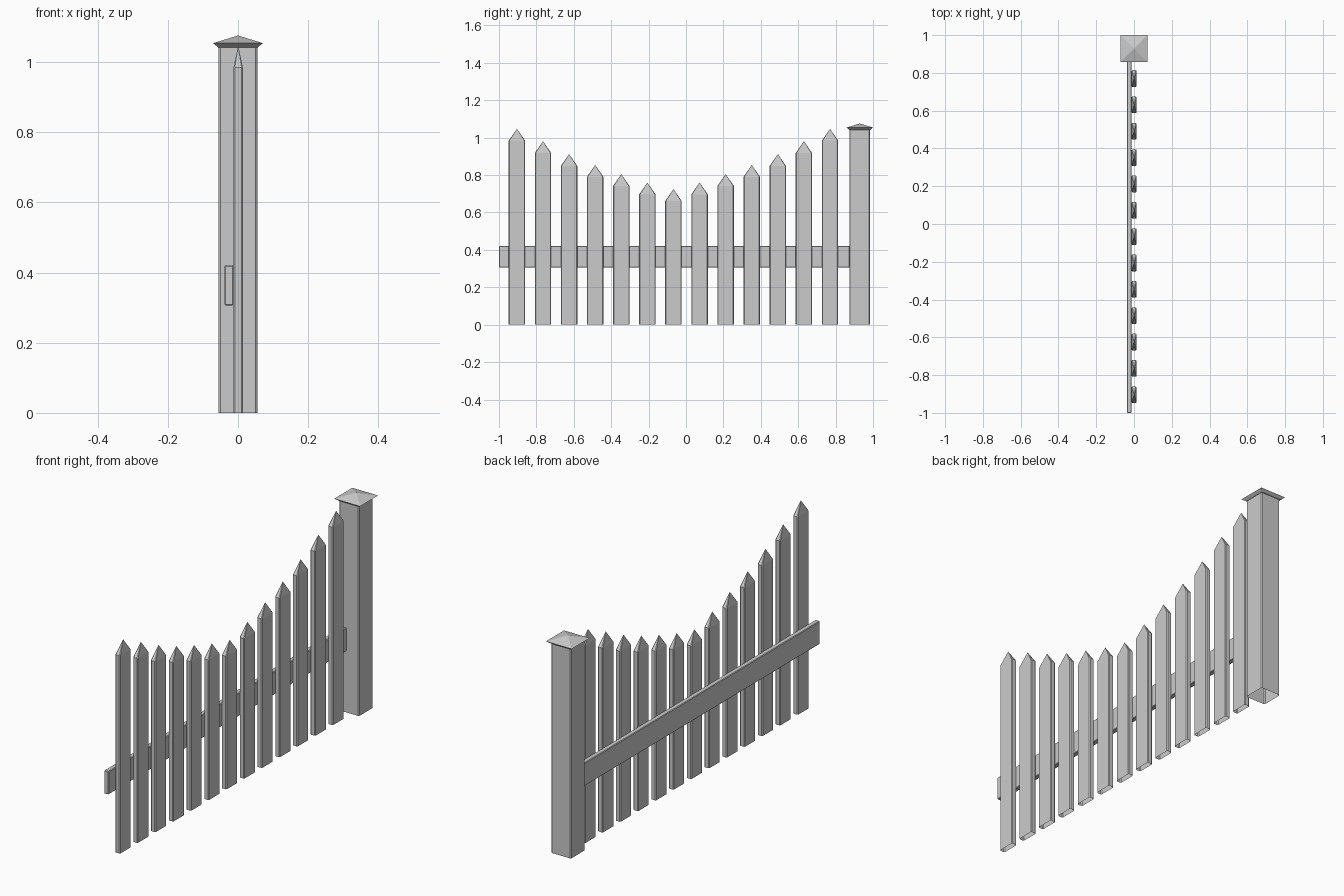
import bpy, bmesh

if "Cube" in bpy.data.objects:
    bpy.data.objects.remove(bpy.data.objects["Cube"])


def ring(bm, cx, cy, z, hx, hy, c):
    """Rectangle with chamfered corners at height z."""
    pts = [(hx, -hy + c), (hx, hy - c), (hx - c, hy), (-hx + c, hy),
           (-hx, hy - c), (-hx, -hy + c), (-hx + c, -hy), (hx - c, -hy)]
    return [bm.verts.new((cx + x, cy + y, z)) for x, y in pts]


def pointed_column(name, cx, cy, levels, tip):
    """Open-bottomed column through (z, half x, half y, chamfer) levels up to a point."""
    bm = bmesh.new()
    rings = [ring(bm, cx, cy, *lv) for lv in levels]
    for a, b in zip(rings, rings[1:]):
        for i in range(8):
            j = (i + 1) % 8
            bm.faces.new((a[i], a[j], b[j], b[i]))
    apex = bm.verts.new((cx, cy, tip))
    top = rings[-1]
    for i in range(8):
        bm.faces.new((top[i], top[(i + 1) % 8], apex))
    me = bpy.data.meshes.new(name)
    bm.to_mesh(me)
    bm.free()
    ob = bpy.data.objects.new(name, me)
    bpy.context.collection.objects.link(ob)
    return ob


# Pickets: heights dip symmetrically towards the middle
tips = [1.047, 0.981, 0.912, 0.854, 0.805, 0.760, 0.725]
for i, tip in enumerate(tips + tips[-2::-1]):
    y = -0.904 + i * 0.1395
    pointed_column(f"picket_{i + 1}", 0.0005, y,
                   [(0, 0.0135, 0.044, 0.004), (tip - 0.063, 0.0135, 0.044, 0.004)], tip)

# End post with flared pyramid cap
pointed_column("end_post", 0, 0.928,
               [(0, 0.055, 0.055, 0.005), (1.042, 0.055, 0.055, 0.005)], 1.05)
pointed_column("post_cap", 0, 0.929,
               [(1.042, 0.056, 0.056, 0.002), (1.054, 0.071, 0.071, 0.001)], 1.076)

# Horizontal rail behind the pickets
bpy.ops.mesh.primitive_cube_add(size=1, location=(-0.0255, -0.0625, 0.3635))
rail = bpy.context.object
rail.name = "rail"
rail.scale = (0.025, 1.875, 0.115)
bpy.ops.object.transform_apply(location=False, rotation=False, scale=True)
bev = rail.modifiers.new("edge_chamfer", 'BEVEL')
bev.width = 0.003
bev.segments = 1
